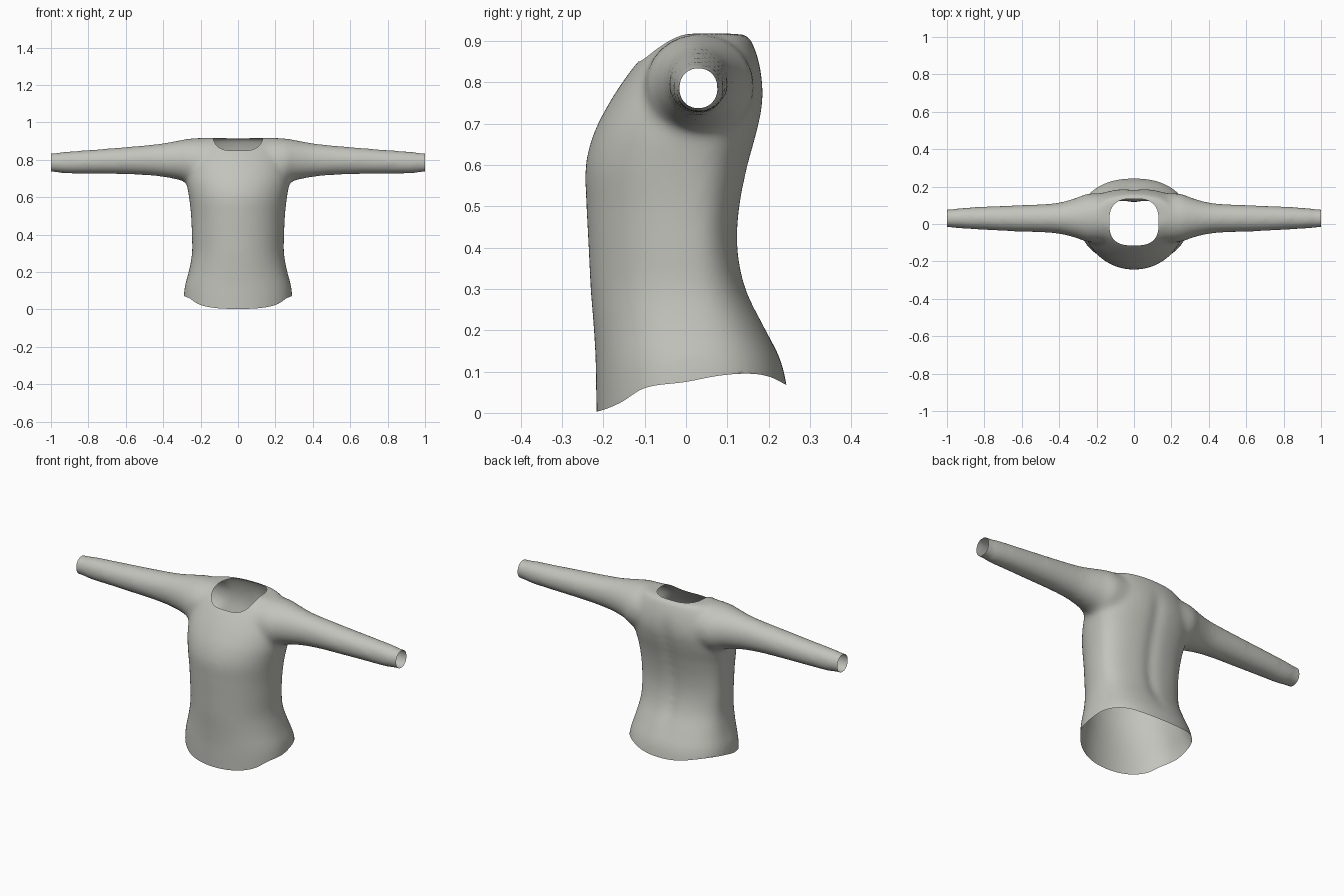
import bpy, bmesh, math
from mathutils import Vector

if "Cube" in bpy.data.objects:
    bpy.data.objects.remove(bpy.data.objects["Cube"])

# ---------- helpers ----------
def spline(table, t):
    """Catmull-Rom lookup in rows of (key, values...)."""
    n = len(table)
    i = max(0, min(n - 2, sum(r[0] <= t for r in table) - 1))
    p0, p1, p2, p3 = (table[max(0, min(n - 1, i + k))] for k in (-1, 0, 1, 2))
    h = p2[0] - p1[0]
    u = max(0, min(1, (t - p1[0]) / h))
    out = []
    for k in range(1, len(p1)):
        m1 = (p2[k] - p0[k]) / (p2[0] - p0[0]) * h
        m2 = (p3[k] - p1[k]) / (p3[0] - p1[0]) * h
        out.append((2*u**3 - 3*u**2 + 1) * p1[k] + (u**3 - 2*u**2 + u) * m1
                   + (3*u**2 - 2*u**3) * p2[k] + (u**3 - u**2) * m2)
    return out

def loft(bm, rings):
    """Skin closed rings and cap both ends."""
    vs = [[bm.verts.new(p) for p in r] for r in rings]
    n = len(vs[0])
    for a, b in zip(vs, vs[1:]):
        for i in range(n):
            j = (i + 1) % n
            bm.faces.new((a[i], a[j], b[j], b[i]))
    bm.faces.new(vs[0][::-1])
    bm.faces.new(vs[-1])

def trim(bm, f):
    """Remove the surface where f > 0, with a clean edge on f = 0."""
    val = {v: f(v.co) for v in bm.verts}
    inside = [v for v in bm.verts if val[v] > 0]
    moves, dead = [], []
    for v in inside:
        near = {w for fc in v.link_faces for w in fc.verts if val[w] <= 0}
        if near:
            w = min(near, key=lambda q: val[q])
            moves.append((v, v.co.lerp(w.co, val[v] / (val[v] - val[w]))))
        else:
            dead.append(v)
    for v, co in moves:
        v.co = co
    bmesh.ops.delete(bm, geom=dead, context='VERTS')

# ---------- torso: z, half width, front y, back y ----------
TORSO = [(-.08, .293, -.215, .262), (.07, .29, -.218, .243), (.13, .283, -.219, .228),
         (.2, .264, -.223, .195), (.3, .246, -.231, .147), (.4, .247, -.236, .127),
         (.5, .251, -.241, .132), (.6, .262, -.243, .152), (.68, .275, -.222, .174),
         (.75, .275, -.186, .188), (.8, .265, -.154, .187), (.85, .25, -.116, .177),
         (.89, .23, -.075, .163), (.918, .2, -.02, .15)]

def torso_ring(z, n=96):
    w, front, back = spline(TORSO, z)
    yc = .03 * max(0, min(1, (z - .6) / .2))
    ring = []
    for i in range(n):
        a = 2 * math.pi * i / n
        c, s = math.cos(a), math.sin(a)
        x = w * math.copysign(abs(c) ** (.9 if s > 0 else 1), c)
        if s > 0:
            y = yc + (back - yc) * s ** .72
            bell = math.exp(-(x / .03) ** 2)          # spine groove
            y -= .012 * bell * max(0, min(1, (z - .15) / .15, (.85 - z) / .1))
        else:
            y = yc + (front - yc) * abs(s) ** .95
        ring.append((x, y, z))
    return ring

# ---------- sleeves: x, bottom z, top z, front y, back y ----------
SLEEVE = [(0, .66, .917, -.1, .165), (.2, .66, .917, -.1, .165), (.26, .668, .914, -.094, .16),
          (.3, .688, .907, -.078, .143), (.4, .708, .889, -.053, .115), (.5, .718, .878, -.045, .106),
          (.65, .723, .865, -.04, .1), (.8, .725, .853, -.032, .094), (.94, .727, .843, -.024, .085),
          (.97, .733, .838, -.02, .08), (1.05, .735, .836, -.02, .08)]

def sleeve_ring(x, n=48):
    b, t, f, k = spline(SLEEVE, abs(x))
    return [(x, (f + k) / 2 + (k - f) / 2 * math.cos(2 * math.pi * i / n),
             (b + t) / 2 + (t - b) / 2 * math.sin(2 * math.pi * i / n)) for i in range(n)]

bm = bmesh.new()
loft(bm, [torso_ring(-.08 + .998 * i / 60) for i in range(61)])
loft(bm, [sleeve_ring(-1.05 + 2.1 * i / 120) for i in range(121)])
bmesh.ops.recalc_face_normals(bm, faces=bm.faces)
me = bpy.data.meshes.new("shirt")
bm.to_mesh(me)
shirt = bpy.data.objects.new("shirt", me)
bpy.context.collection.objects.link(shirt)

# ---------- merge both volumes into one skin ----------
mod = shirt.modifiers.new("merge", 'REMESH')
mod.mode = 'VOXEL'
mod.voxel_size = .01
dg = bpy.context.evaluated_depsgraph_get()
merged = bpy.data.meshes.new_from_object(shirt.evaluated_get(dg))
shirt.modifiers.clear()

bm = bmesh.new()
bm.from_mesh(merged)
for _ in range(14):
    bmesh.ops.smooth_vert(bm, verts=bm.verts, factor=.5,
                          use_axis_x=True, use_axis_y=True, use_axis_z=True)

# ---------- openings: hem, cuffs, neck ----------
HEM = [(-.26, 0), (-.215, .003), (-.16, .024), (-.1, .06), (0, .075),
       (.08, .09), (.15, .095), (.2, .088), (.24, .069), (.27, .05)]
trim(bm, lambda p: spline(HEM, p.y)[0] - p.z)
trim(bm, lambda p: abs(p.x) - 1)
trim(bm, lambda p: (1 - (abs(p.x / .132) ** 2.8 + abs((p.y - .01) / .125) ** 2.8) ** (1 / 2.8))
     if p.z > .7 else -1)

for f in bm.faces:
    f.smooth = True
bm.to_mesh(me)
bm.free()

# ---------- colour ----------
mat = bpy.data.materials.new("warm grey cloth")
mat.diffuse_color = (.55, .55, .51, 1)
mat.use_nodes = True
mat.node_tree.nodes["Principled BSDF"].inputs["Base Color"].default_value = mat.diffuse_color
me.materials.clear()
me.materials.append(mat)
